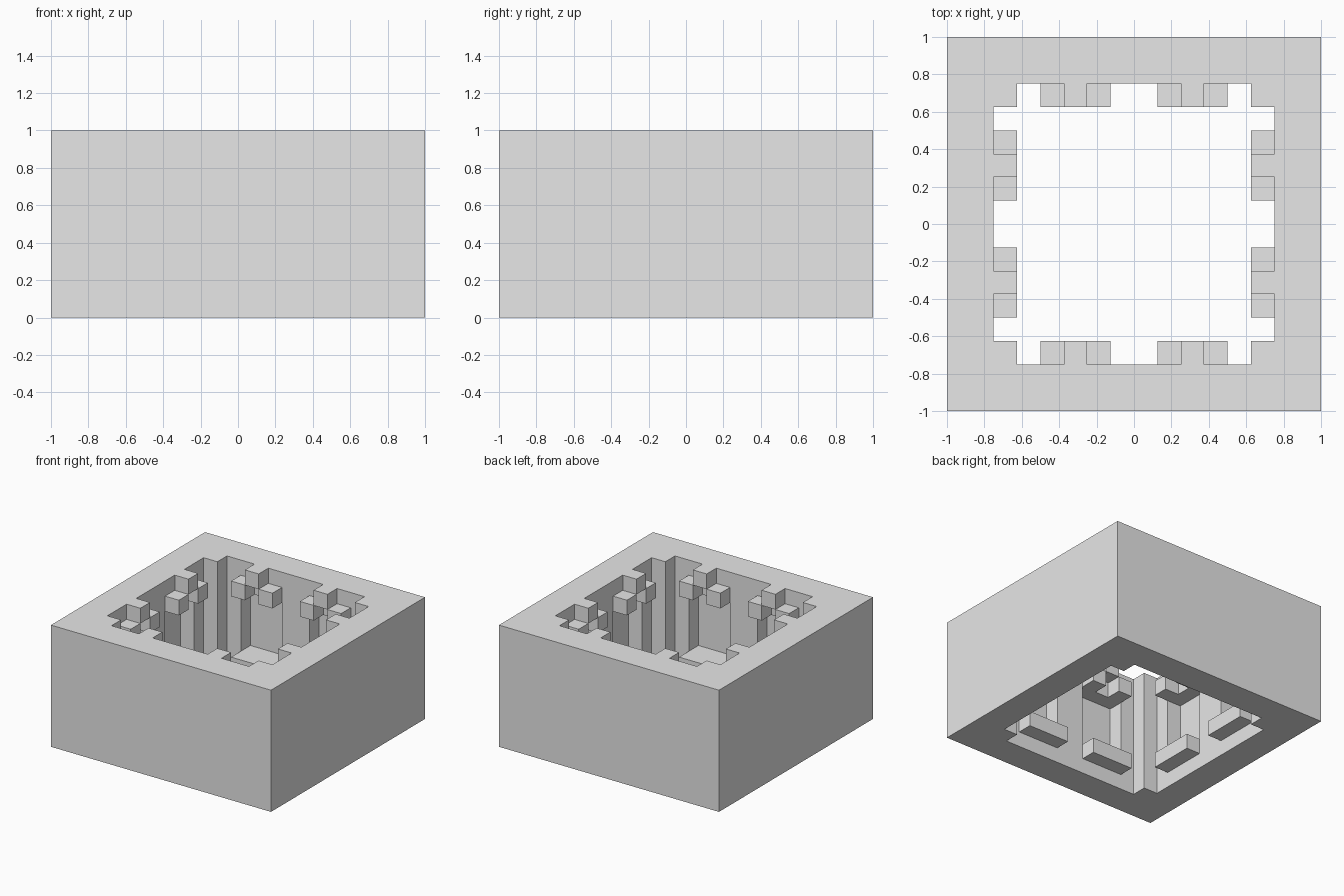
import bpy
import math
from mathutils import Vector, Matrix

cube = bpy.data.objects.get("Cube")
if cube:
    bpy.data.objects.remove(cube, do_unlink=True)

U = 1 / 8  # grid step shared by every part

stone = bpy.data.materials.new("plain_grey")
stone.use_nodes = True
grey = (0.8, 0.8, 0.8, 1)
stone.diffuse_color = grey
stone.node_tree.nodes["Principled BSDF"].inputs["Base Color"].default_value = grey


def box(name, low, high, turn=0):
    """Box between two corners in grid steps, turned about z in quarter turns."""
    low, high = Vector(low) * U, Vector(high) * U
    bpy.ops.mesh.primitive_cube_add(size=1)
    obj = bpy.context.object
    obj.name = name
    place = Matrix.Translation((low + high) / 2) @ Matrix.Diagonal((*(high - low), 1))
    obj.data.transform(Matrix.Rotation(turn * math.pi / 2, 4, "Z") @ place)
    obj.data.materials.append(stone)
    return obj


# Solid outer block
block = box("outer_block", (-8, -8, 0), (8, 8, 8))

# Two crossing shafts leave square corner posts; slabs hollow out the wall niches
cutters = []
for turn in range(2):
    cutters.append(box("shaft_cutter", (-6, -5, -1), (6, 5, 9), turn))
    for side in (-1, 1):
        a, b = sorted((side, side * 4))
        cutters.append(box("niche_cutter", (-7, a, 2), (7, b, 6), turn))

for cutter in cutters:
    cutter.hide_render = True
    cut = block.modifiers.new("cut", "BOOLEAN")
    cut.operation = "DIFFERENCE"
    cut.solver = "EXACT"
    cut.object = cutter
    bpy.context.view_layer.objects.active = block
    bpy.ops.object.modifier_apply(modifier=cut.name)

for cutter in cutters:
    bpy.data.objects.remove(cutter, do_unlink=True)

# Each wall carries two niches, with a sill below and a stepped arch above
for turn in range(4):
    for start in (-4, 1):
        box("niche_sill", (5, start, 1), (6, start + 3, 2), turn)
        box("arch_keystone", (5, start + 1, 7), (6, start + 2, 8), turn)
        for step in (0, 2):
            box("arch_step", (5, start + step, 6), (6, start + step + 1, 7), turn)
